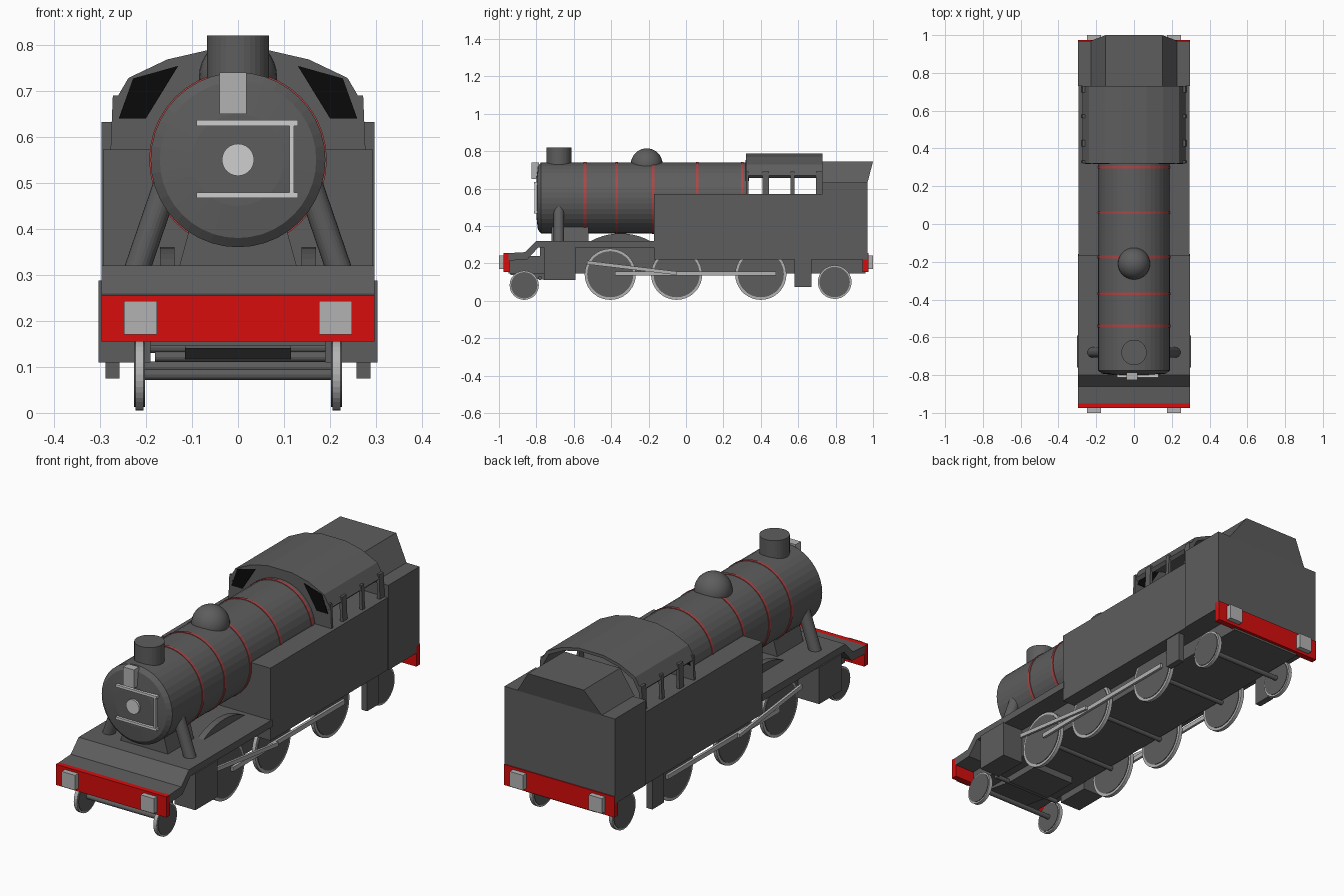
import bpy, bmesh, math
from mathutils import Vector

if "Cube" in bpy.data.objects:
    bpy.data.objects.remove(bpy.data.objects["Cube"])


def material(name, rgb):
    m = bpy.data.materials.new(name)
    m.diffuse_color = (*rgb, 1)
    m.use_nodes = True
    m.node_tree.nodes["Principled BSDF"].inputs["Base Color"].default_value = m.diffuse_color
    return m


GREY = material("dark grey paint", (0.11, 0.11, 0.11))
RED = material("beam red", (0.68, 0.004, 0.004))
LINE = material("lining red", (0.42, 0.06, 0.06))
STEEL = material("steel grey", (0.45, 0.45, 0.45))
PALE = material("pale metal", (0.62, 0.62, 0.62))
BLACK = material("window black", (0.003, 0.003, 0.003))


def finish(name, bm, mat, smooth=False):
    bmesh.ops.recalc_face_normals(bm, faces=bm.faces)
    mesh = bpy.data.meshes.new(name)
    bm.to_mesh(mesh)
    bm.free()
    mesh.materials.append(mat)
    for p in mesh.polygons:
        p.use_smooth = smooth
    ob = bpy.data.objects.new(name, mesh)
    bpy.context.collection.objects.link(ob)
    return ob


def prism(name, pts, axis, a, b, mat):
    """Extrude a 2D outline along x (pts are y,z) or along y (pts are x,z)."""
    bm = bmesh.new()
    put = (lambda p, t: (t, *p)) if axis == 'x' else (lambda p, t: (p[0], t, p[1]))
    lo = [bm.verts.new(put(p, a)) for p in pts]
    hi = [bm.verts.new(put(p, b)) for p in pts]
    bm.faces.new(lo)
    bm.faces.new(hi)
    n = len(pts)
    for i in range(n):
        j = (i + 1) % n
        bm.faces.new((lo[i], lo[j], hi[j], hi[i]))
    return finish(name, bm, mat)


def box(name, x, y, z, mat):
    return prism(name, [(y[0], z[0]), (y[1], z[0]), (y[1], z[1]), (y[0], z[1])],
                 'x', x[0], x[1], mat)


def rod(name, p, q, r, mat, segs=24):
    p, q = Vector(p), Vector(q)
    bm = bmesh.new()
    bmesh.ops.create_cone(bm, cap_ends=True, segments=segs, radius1=r, radius2=r,
                          depth=(q - p).length)
    rot = (q - p).to_track_quat('Z', 'Y')
    for v in bm.verts:
        v.co = rot @ v.co + (p + q) / 2
    return finish(name, bm, mat)


def lathe_y(name, profile, zc, mat, segs=40):
    """Turn (radius, y) points about the boiler axis."""
    bm = bmesh.new()
    rings = [[bm.verts.new((r * math.cos(2 * math.pi * i / segs), y,
                            zc + r * math.sin(2 * math.pi * i / segs)))
              for i in range(segs)] for r, y in profile]
    for A, B in zip(rings, rings[1:]):
        for i in range(segs):
            j = (i + 1) % segs
            bm.faces.new((A[i], A[j], B[j], B[i]))
    bm.faces.new(rings[0])
    bm.faces.new(rings[-1])
    return finish(name, bm, mat)


# Boiler with lining bands
AX = 0.55
lathe_y("boiler", [(0.10, -0.80), (0.17, -0.792), (0.19, -0.775), (0.19, 0.33)], AX, GREY)
for y in (-0.54, -0.37, -0.175, 0.06, 0.30):
    lathe_y("boiler_band", [(0.193, y - 0.007), (0.193, y + 0.007)], AX, LINE)

# Chimney and dome
rod("chimney", (0, -0.68, 0.70), (0, -0.68, 0.82), 0.067, GREY, 32)
bm = bmesh.new()
bmesh.ops.create_uvsphere(bm, u_segments=28, v_segments=16, radius=0.085)
for v in bm.verts:
    v.co += Vector((0, -0.21, 0.73))
finish("steam_dome", bm, GREY, True)

# Smokebox door fittings
rod("door_boss", (0, -0.81, AX), (0, -0.79, AX), 0.035, PALE)
for z in (0.473, 0.63):
    box("door_rail", (-0.09, 0.13), (-0.812, -0.78), (z - 0.006, z + 0.006), PALE)
box("door_upright", (0.112, 0.122), (-0.81, -0.785), (0.479, 0.624), PALE)
box("top_lamp", (-0.04, 0.018), (-0.825, -0.785), (0.65, 0.74), STEEL)

# Saddle under the smokebox
prism("saddle", [(-0.13, 0.31), (0.13, 0.31), (0.10, 0.42), (-0.10, 0.42)],
      'y', -0.72, -0.52, GREY)

# Running plate stepping down at the front
prism("running_plate", [(-0.95, 0.215), (-0.95, 0.255), (-0.86, 0.26), (-0.80, 0.32),
                        (-0.16, 0.32), (-0.16, 0.285), (-0.79, 0.285), (-0.85, 0.22)],
      'x', -0.297, 0.297, GREY)

# Main frame and front truck frame
box("main_frame", (-0.19, 0.19), (-0.95, 0.96), (0.145, 0.24), GREY)
box("upper_frame", (-0.19, 0.19), (-0.78, -0.1), (0.23, 0.30), GREY)
prism("truck_frame", [(-0.94, 0.15), (-0.94, 0.14), (-0.76, 0.112), (-0.59, 0.112),
                      (-0.59, 0.15)], 'x', -0.115, 0.115, GREY)
rod("truck_bar", (-0.18, -0.78, 0.122), (0.19, -0.78, 0.122), 0.011, GREY, 12)

# Side tanks and bunker body
box("side_tanks", (-0.293, 0.293), (-0.17, 0.73), (0.22, 0.572), GREY)
box("bunker", (-0.297, 0.297), (0.73, 0.97), (0.22, 0.632), GREY)

# Coal space with chamfered sides and overhanging back
bm = bmesh.new()
section = [(-0.228, 0.63), (0.228, 0.63), (0.15, 0.745), (-0.15, 0.745)]
front = [bm.verts.new((x, 0.72, z)) for x, z in section]
back = [bm.verts.new((x, 0.97 if z < 0.7 else 1.0, z)) for x, z in section]
bm.faces.new(front)
bm.faces.new(back)
for i in range(4):
    j = (i + 1) % 4
    bm.faces.new((front[i], front[j], back[j], back[i]))
finish("coal_space", bm, GREY)

# Cab: arched roof shell, front plate and window pillars
half = [(0.272, 0.67), (0.238, 0.728), (0.154, 0.768), (0.067, 0.788)]
arch = half + [(-x, z) for x, z in reversed(half)]
inner = [(x * 0.95, z - 0.014) for x, z in arch]
prism("cab_roof", arch + inner[::-1], 'y', 0.32, 0.73, GREY)
prism("cab_front", [(0.277, 0.57)] + arch + [(-0.277, 0.57)], 'y', 0.322, 0.335, GREY)
for s in (-1, 1):
    for a, b in ((0.322, 0.335), (0.41, 0.445), (0.56, 0.58), (0.695, 0.73)):
        prism("window_pillar", [(s * 0.277, 0.57), (s * 0.272, 0.69), (s * 0.258, 0.69),
                                (s * 0.262, 0.57)], 'y', a, b, GREY)
    prism("cab_front_window", [(s * 0.259, 0.64), (s * 0.20, 0.64), (s * 0.13, 0.754),
                               (s * 0.228, 0.727)], 'y', 0.3185, 0.338, BLACK)

# Buffer beams and square buffers at both ends
for e in (-1, 1):
    box("buffer_beam", (-0.297, 0.297), sorted((e * 0.945, e * 0.975)), (0.155, 0.255), RED)
    for s in (-1, 1):
        box("buffer", (s * 0.212 - 0.036, s * 0.212 + 0.036),
            sorted((e * 0.97, e * 1.0)), (0.17, 0.243), STEEL)


# Wheels: light rim with a dark disc on both faces
def wheel(x, y, z, r):
    rod("wheel_rim", (x - 0.009, y, z), (x + 0.009, y, z), r, STEEL, 36)
    rod("wheel_disc", (x - 0.012, y, z), (x + 0.012, y, z), r * 0.9, GREY, 36)


for s in (-1, 1):
    for y in (-0.405, -0.05, 0.40):
        wheel(s * 0.214, y, 0.142, 0.137)
    wheel(s * 0.214, -0.865, 0.083, 0.078)
    wheel(s * 0.214, 0.795, 0.1, 0.09)

    # Rods
    x = sorted((s * 0.228, s * 0.24))
    box("coupling_rod", x, (-0.38, 0.48), (0.135, 0.157), STEEL)
    x = sorted((s * 0.242, s * 0.254))
    prism("connecting_rod", [(-0.53, 0.195), (-0.53, 0.215), (-0.05, 0.157), (-0.05, 0.138)],
          'x', x[0], x[1], STEEL)

    # Cylinders, steam pipes, splashers and steps
    box("cylinder_block", sorted((s * 0.19, s * 0.303)), (-0.76, -0.59), (0.11, 0.288), GREY)
    rod("steam_pipe", (s * 0.22, -0.68, 0.31), (s * 0.155, -0.68, 0.50), 0.028, GREY)
    cap = [(-0.35 + 0.33 * math.sin(t), 0.03 + 0.33 * math.cos(t))
           for t in [(-0.5 + i / 10) for i in range(11)]]
    prism("splasher", cap, 'x', *sorted((s * 0.138, s * 0.17)), GREY)
    box("cab_step", sorted((s * 0.257, s * 0.288)), (0.58, 0.67), (0.075, 0.225), GREY)

# Axles
for y, z in ((-0.865, 0.083), (-0.405, 0.142), (-0.05, 0.142), (0.40, 0.142), (0.795, 0.1)):
    rod("axle", (-0.21, y, z), (0.21, y, z), 0.012, GREY, 12)
